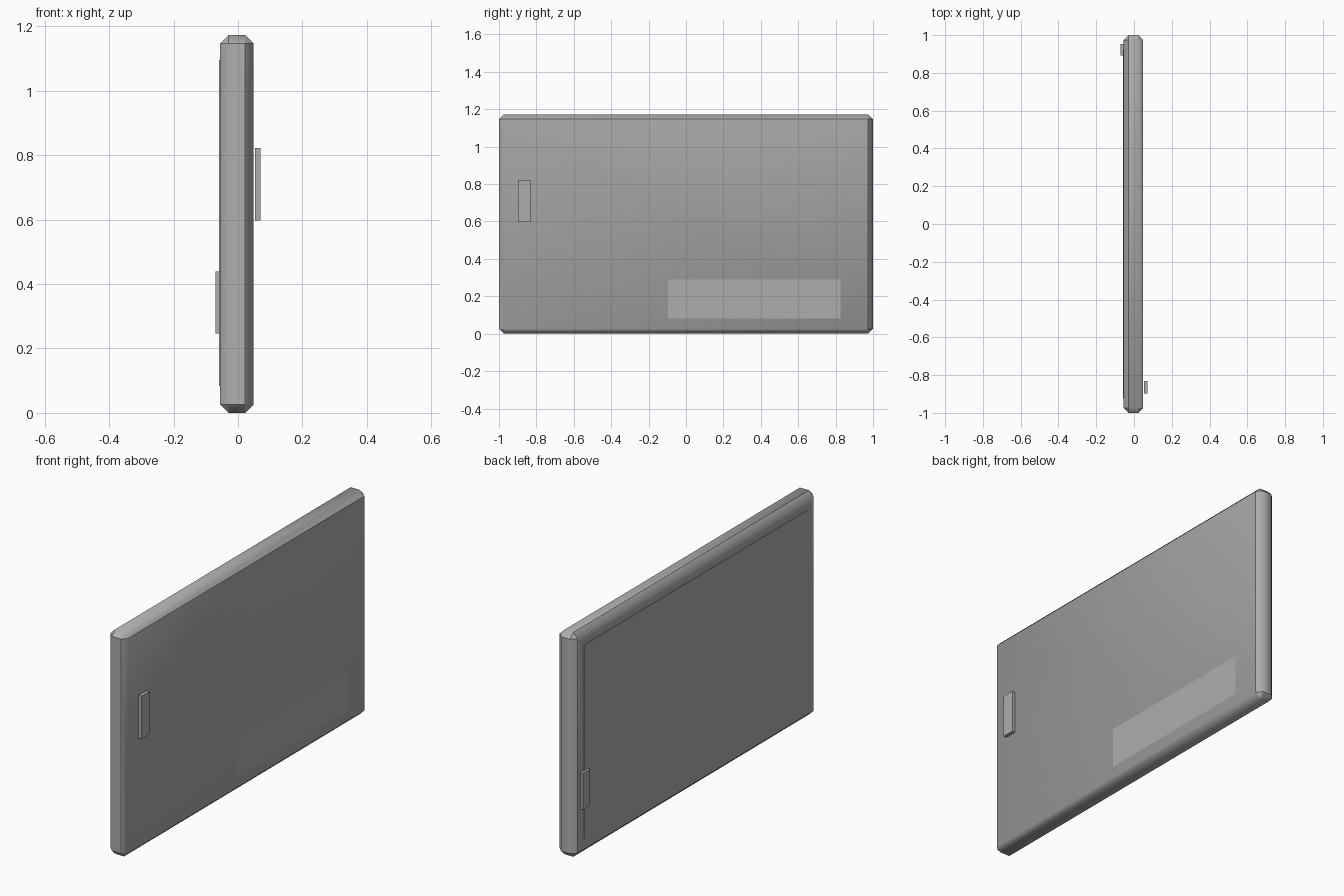
import bpy, bmesh

if "Cube" in bpy.data.objects:
    bpy.data.objects.remove(bpy.data.objects["Cube"])

# Darker grey shared by every part
grey = bpy.data.materials.new("dark_grey")
grey.diffuse_color = (0.42, 0.42, 0.42, 1)
grey.use_nodes = True
grey.node_tree.nodes["Principled BSDF"].inputs["Base Color"].default_value = grey.diffuse_color


def new_object(name, bm):
    mesh = bpy.data.meshes.new(name)
    bm.to_mesh(mesh)
    bm.free()
    mesh.materials.append(grey)
    ob = bpy.data.objects.new(name, mesh)
    bpy.context.collection.objects.link(ob)
    return ob


def box_bmesh(xs, ys, zs):
    """Box from min/max ranges."""
    bm = bmesh.new()
    bmesh.ops.create_cube(bm, size=1)
    for v in bm.verts:
        v.co = [r[1] if c > 0 else r[0] for c, r in zip(v.co, (xs, ys, zs))]
    bm.normal_update()
    return bm


def side(face):
    """Name a face by its direction, such as +x or +x+z."""
    return "".join(s + a for a, n in zip("xyz", face.normal)
                   for s in [("+" if n > 0 else "-")] if abs(n) > 0.3)


# Door slab with chamfered edges all round
bm = box_bmesh((-0.0555, 0.0485), (-1, 1), (0, 1.173))
bmesh.ops.bevel(bm, geom=bm.edges[:], offset=0.026, segments=1,
                profile=0.5, affect='EDGES')
bmesh.ops.recalc_face_normals(bm, faces=bm.faces[:])
bm.normal_update()

# Smooth shading, with one border of most chamfers kept crisp
crisp = {("+x-y", "-y"), ("+x+y", "+x"), ("+x+z", "+x"), ("-x+z", "+z"),
         ("-x+y", "-x"), ("-x-y", "-x"), ("-x-z", "-x"),
         ("-y+z", "-y"), ("-y-z", "-y"), ("+y+z", "+y"), ("+y-z", "+y")}
for f in bm.faces:
    f.smooth = True
for e in bm.edges:
    names = [side(f) for f in e.link_faces]
    corner = any(len(n) == 6 for n in names)
    e.smooth = not (corner or tuple(names) in crisp or tuple(names[::-1]) in crisp)

# Border loop on the -x face, so its middle stays flat
back = [f for f in bm.faces if side(f) == "-x"]
bmesh.ops.inset_region(bm, faces=back, thickness=0.05)
new_object("door_slab", bm)

# Plain boxes: raised panel and latch on the -x side, handle on the +x side
for name, xs, ys, zs in (
        ("raised_panel", (-0.0585, -0.0550), (-0.923, 0.923), (0.084, 1.096)),
        ("handle", (0.053, 0.0705), (-0.897, -0.832), (0.598, 0.822)),
        ("latch", (-0.0705, -0.054), (0.892, 0.952), (0.247, 0.439))):
    new_object(name, box_bmesh(xs, ys, zs))

# Thin flat label plate just off the +x side
bm = bmesh.new()
corners = [(0.052, y, z) for y, z in
           ((-0.095, 0.08), (0.826, 0.08), (0.826, 0.29), (-0.095, 0.29))]
bm.faces.new([bm.verts.new(c) for c in corners])
new_object("label_plate", bm)
